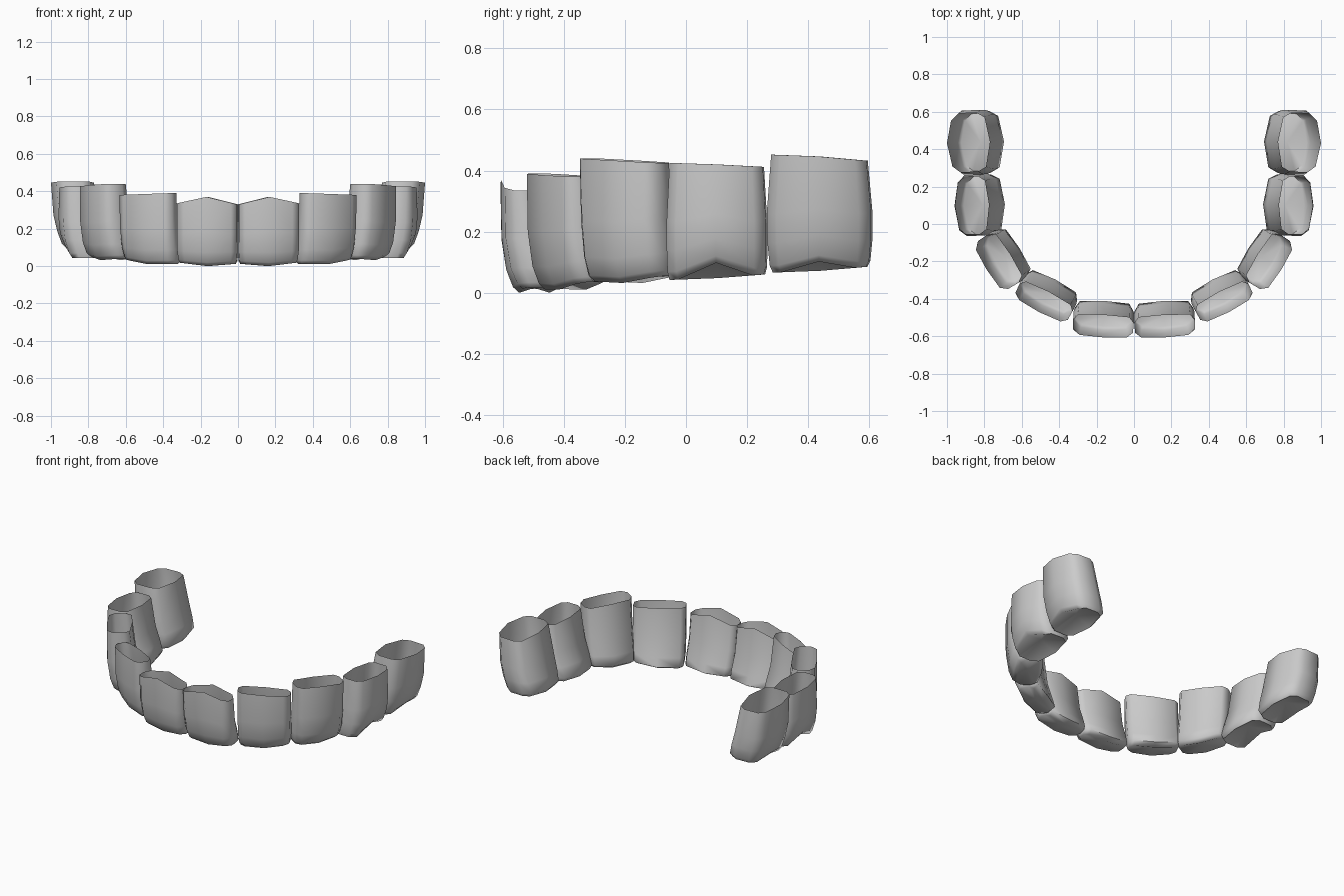
import bpy, bmesh
from mathutils import Vector

if "Cube" in bpy.data.objects:
    bpy.data.objects.remove(bpy.data.objects["Cube"])


def section(vi, vo, k):
    """Ten-sided tooth outline: (u along the arch, v outward). k flattens the outer face."""
    d, m = vo - vi, (vo + vi) / 2
    o = m + d * 0.5 * k
    i = m - d * 0.5 * k
    return [(-.5, m - .2 * d), (-.495, m + .22 * d), (-.4, o), (0, vo), (.38, o),
            (.495, m + .22 * d), (.5, m - .2 * d), (.42, i), (0, vi), (-.42, i)]


def blend(abc, u):
    """Height along the tooth from its start, middle and end values."""
    a, m, b = abc
    return m + (b - m) * 2 * u if u > 0 else m + (a - m) * -2 * u


def tooth(name, a, b, top, bottom, levels, k, dip, lift=0):
    a, b = Vector(a), Vector(b)
    mid, along = (a + b) / 2, b - a
    out = Vector((along.y, -along.x)).normalized()
    bm = bmesh.new()
    rings = []
    for t, vi, vo, w in levels:
        ring = []
        for n, (u, v) in enumerate(section(vi, vo, k)):
            p = mid + along * u * w + out * v
            lo, hi = blend(bottom, u), blend(top, u)
            if n == 3:                      # groove in the outer biting edge
                lo += lift
            ring.append(bm.verts.new((p.x, p.y, lo + t * (hi - lo))))
        rings.append(ring)
    n = len(rings[0])
    for r, s in zip(rings, rings[1:]):
        for i in range(n):
            j = (i + 1) % n
            bm.faces.new((r[i], r[j], s[j], s[i]))
    # biting surface, closed by a fan; the top rim stays open
    last = rings[-1]
    c = sum((x.co for x in last), Vector()) / n
    c.z += dip
    hub = bm.verts.new(c)
    for i in range(n):
        bm.faces.new((last[i], last[(i + 1) % n], hub))
    bmesh.ops.recalc_face_normals(bm, faces=bm.faces)
    if sum(f.normal.z * f.calc_area() for f in bm.faces) > 0:
        bmesh.ops.reverse_faces(bm, faces=bm.faces)
    me = bpy.data.meshes.new(name)
    bm.to_mesh(me)
    bm.free()
    ob = bpy.data.objects.new(name, me)
    bpy.context.collection.objects.link(ob)
    mir = ob.modifiers.new("mirror", 'MIRROR')
    mir.use_mirror_merge = False
    bpy.ops.object.select_all(action='DESELECT')
    ob.select_set(True)
    bpy.context.view_layer.objects.active = ob
    bpy.ops.object.shade_smooth_by_angle(angle=1.2)


# levels: (height fraction, inner v, outer v, width scale)
front = [(1, -.03, .09, 1), (.5, -.055, .088, 1), (.2, -.09, .072, 1),
         (.05, -.105, .05, .97), (0, -.07, .03, .92)]
canine = [(1, -.045, .105, 1), (.5, -.07, .105, 1), (.2, -.095, .088, 1),
          (.05, -.105, .065, .97), (0, -.08, .04, .9)]
premolar = [(1, -.055, .125, .94), (.5, -.085, .13, 1), (.25, -.12, .122, 1),
            (.07, -.14, .10, .99), (0, -.125, .08, .95)]
molar = [(1, -.065, .165, .94), (.5, -.10, .152, 1.03), (.25, -.125, .132, 1.02),
         (.06, -.14, .108, .98), (0, -.12, .088, .92)]

# one side of the arch, mirrored across the middle
tooth("central_incisor", (.001, -.525), (.325, -.507),
      (.33, .37, .335), (.012, 0, .018), front, .9, .005)
tooth("lateral_incisor", (.327, -.463), (.61, -.317),
      (.39, .385, .38), (.012, .01, .035), front, .86, .01)
tooth("canine", (.619, -.315), (.782, -.056),
      (.44, .433, .425), (.038, .032, .055), canine, .9, .015)
tooth("premolar", (.825, -.063), (.835, .265),
      (.425, .42, .412), (.042, .048, .06), premolar, .8, .05, .05)
tooth("molar", (.83, .27), (.84, .605),
      (.452, .446, .432), (.066, .072, .085), molar, .78, .05, .03)
